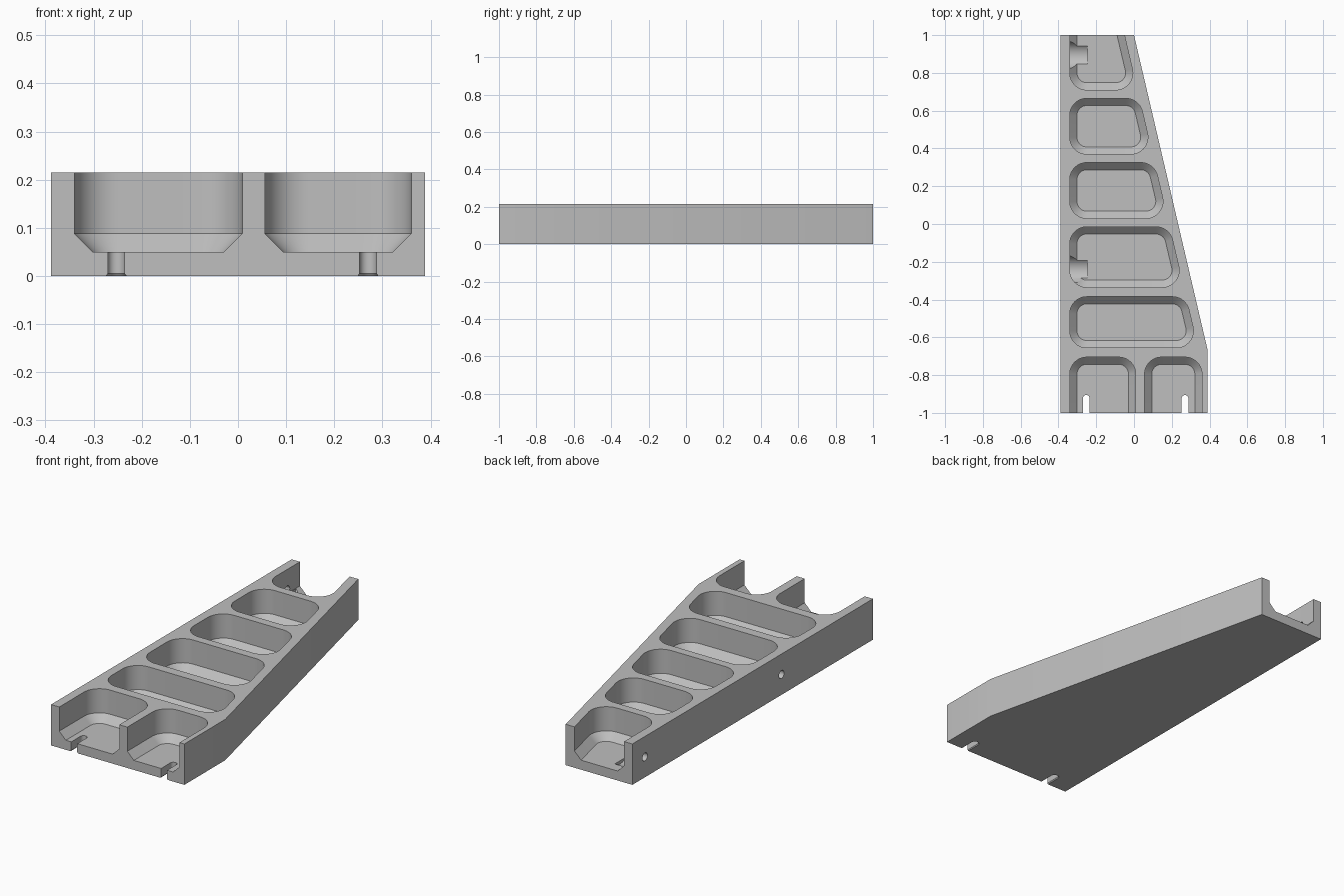
import bpy
import bmesh
import math
from mathutils import Vector, Matrix

old = bpy.data.objects.get("Cube")
if old:
    bpy.data.objects.remove(old, do_unlink=True)

TOP = 0.215          # block height
LEDGE = 0.088        # where the pocket walls start to slope in
FLOOR = 0.05         # pocket floor height
INSET = LEDGE - FLOOR
LEFT = -0.34         # pocket side next to the straight wall
RADIUS = 0.09        # pocket corner radius

grey = bpy.data.materials.new("light_grey")
grey.use_nodes = True
grey.diffuse_color = (0.52, 0.52, 0.52, 1)
grey.node_tree.nodes["Principled BSDF"].inputs["Base Color"].default_value = grey.diffuse_color


def make_object(name, bm):
    bmesh.ops.recalc_face_normals(bm, faces=bm.faces)
    mesh = bpy.data.meshes.new(name)
    bm.to_mesh(mesh)
    bm.free()
    obj = bpy.data.objects.new(name, mesh)
    bpy.context.scene.collection.objects.link(obj)
    mesh.materials.append(grey)
    return obj


def loft(name, loops):
    """Closed solid through matching loops of points."""
    bm = bmesh.new()
    rings = [[bm.verts.new(p) for p in loop] for loop in loops]
    bm.faces.new(rings[0])
    bm.faces.new(rings[-1])
    for a, b in zip(rings, rings[1:]):
        for i in range(len(a)):
            j = (i + 1) % len(a)
            bm.faces.new((a[i], a[j], b[j], b[i]))
    return make_object(name, bm)


def rounded(corners, radius, shrink, z, steps=14):
    """Counter-clockwise outline with round corners, pulled in by shrink."""
    pts = [Vector(c) for c in corners]
    loop = []
    for i, p in enumerate(pts):
        d0 = (p - pts[i - 1]).normalized()
        d1 = (pts[(i + 1) % len(pts)] - p).normalized()
        n0, n1 = Vector((-d0.y, d0.x)), Vector((-d1.y, d1.x))
        centre = p + (n0 + n1) * radius / (1 + n0.dot(n1))
        start = math.atan2(-n0.y, -n0.x)
        turn = math.acos(max(-1, min(1, n0.dot(n1))))
        for k in range(steps + 1):
            a = start + turn * k / steps
            r = radius - shrink
            loop.append((centre.x + r * math.cos(a), centre.y + r * math.sin(a), z))
    return loop


def pocket(corners):
    levels = ((INSET, FLOOR), (0, LEDGE), (0, TOP + 0.1))
    return loft("pocket_cutter", [rounded(corners, RADIUS, s, z) for s, z in levels])


def slant(y):
    """Pocket side running parallel to the tapered edge."""
    return -0.051 - 0.235 * (y - 1)


def cross_cylinder(x0, x1, y, z, radius):
    bm = bmesh.new()
    place = Matrix.Translation(((x0 + x1) / 2, y, z)) @ Matrix.Rotation(math.pi / 2, 4, 'Y')
    bmesh.ops.create_cone(bm, cap_ends=True, segments=48, radius1=radius,
                          radius2=radius, depth=x1 - x0, matrix=place)
    return make_object("hole_cutter", bm)


# Tapered block
outline = [(-0.388, -1), (0.388, -1), (0.388, -0.66), (0, 1), (-0.388, 1)]
body = loft("tapered_bracket", [[(x, y, z) for x, y in outline] for z in (0, TOP)])
cutters = []

# Pockets along the taper, the last one open at the back
for y0, y1 in ((-0.655, -0.385), (-0.335, -0.015), (0.03, 0.325), (0.37, 0.665), (0.71, 1.3)):
    cutters.append(pocket([(LEFT, y0), (slant(y0), y0), (slant(y1), y1), (LEFT, y1)]))

# Two pockets open at the front
for x0, x1 in ((LEFT, 0.009), (0.056, 0.36)):
    cutters.append(pocket([(x0, -1.3), (x1, -1.3), (x1, -0.705), (x0, -0.705)]))

# Mounting slots through the front floor, flared at the underside
for x in (-0.253, 0.27):
    loops = []
    for half, z in ((0.023, -0.002), (0.0175, 0.005), (0.0175, 0.1)):
        end = -0.923 + half
        box = [(x - half, -1.1), (x + half, -1.1), (x + half, end), (x - half, end)]
        loops.append(rounded(box, half * 0.99, 0, z))
    cutters.append(loft("slot_cutter", loops))

# Screw holes through the straight side wall, with counterbores inside
for y in (-0.24, 0.895):
    cutters.append(cross_cylinder(-0.339, -0.245, y, 0.107, 0.074))
    cutters.append(cross_cylinder(-0.5, -0.3, y, 0.107, 0.021))

# Cut everything and clean up
bpy.context.view_layer.objects.active = body
for cutter in cutters:
    cutter.hide_render = True
    mod = body.modifiers.new("cut", 'BOOLEAN')
    mod.operation = 'DIFFERENCE'
    mod.solver = 'EXACT'
    mod.object = cutter
    bpy.ops.object.modifier_apply(modifier=mod.name)
    bpy.data.objects.remove(cutter, do_unlink=True)

bpy.ops.object.select_all(action='DESELECT')
body.select_set(True)
bpy.ops.object.shade_smooth_by_angle(angle=math.radians(25))
